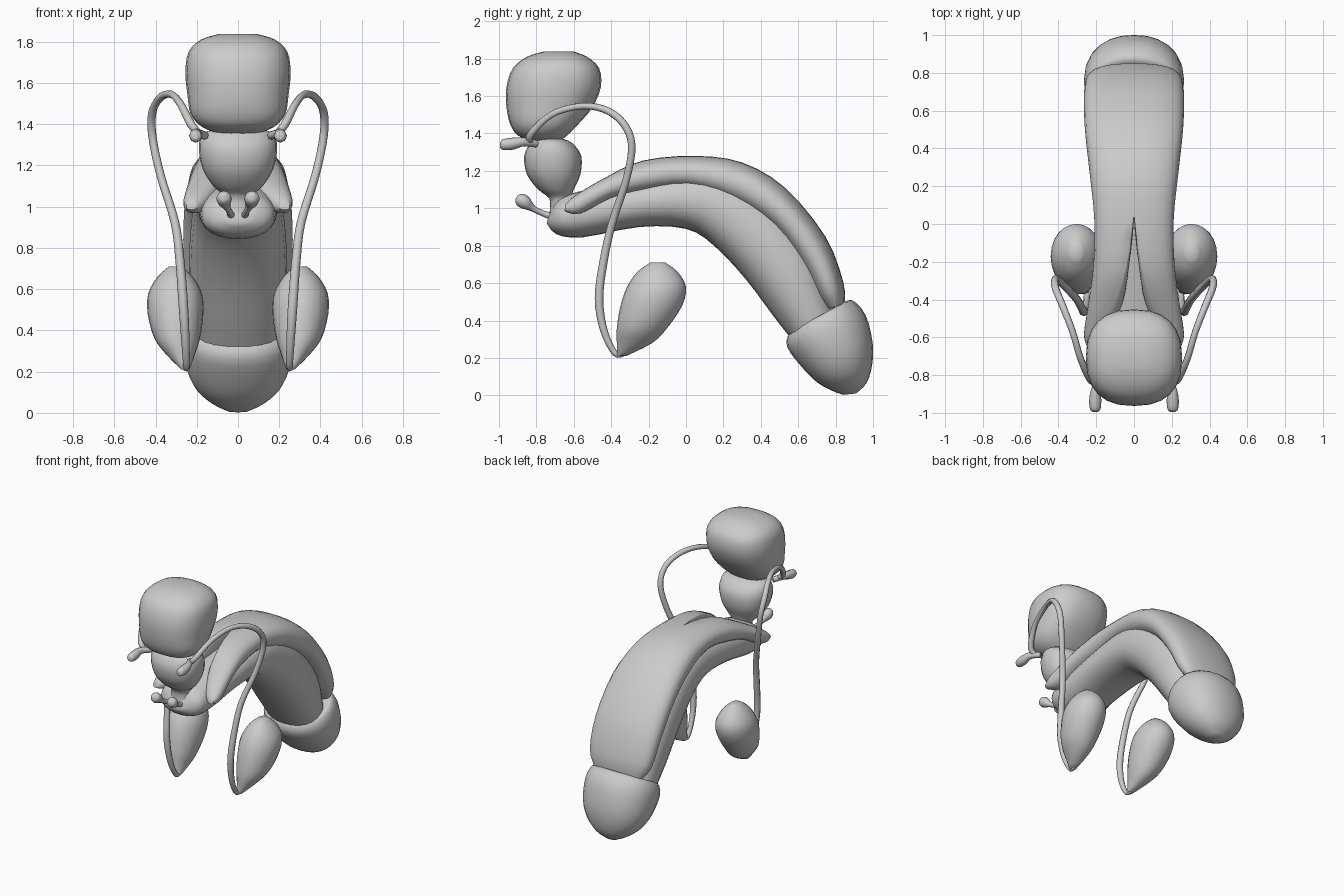
import bpy, bmesh, math


def smooth_rows(rows, n):
    """Catmull-Rom interpolation of rows of numbers."""
    out = []
    for i in range(len(rows) - 1):
        a, b = rows[max(i - 1, 0)], rows[i]
        c, d = rows[i + 1], rows[min(i + 2, len(rows) - 1)]
        for k in range(n):
            t = k / n
            out.append([0.5 * (2 * q + (r - p) * t + (2 * p - 5 * q + 4 * r - s) * t * t
                               + (3 * q - p - 3 * r + s) * t ** 3)
                        for p, q, r, s in zip(a, b, c, d)])
    out.append(list(rows[-1]))
    return out


def spow(v, e):
    return math.copysign(abs(v) ** e, v)


def loft(name, rows, mirror=False, e=1.0, n=3, sides=24):
    """Rows: low y, z, high y, z, inner x, outer x, flatness of inner side."""
    bm = bmesh.new()
    rings = []
    for y0, z0, y1, z1, xa, xb, flat in smooth_rows(rows, n):
        flat = min(max(flat, 0), 1)
        ring = []
        for k in range(sides):
            t = 2 * math.pi * k / sides
            c, s = spow(math.cos(t), e), spow(math.sin(t), e)
            f = (1 - flat) * (1 + c) / 2 + flat * max(c, 0)
            x = xa + (xb - xa) * f
            if mirror:
                x = max(x, 0)
            h = (1 + s) / 2
            ring.append(bm.verts.new((x, y0 + (y1 - y0) * h, z0 + (z1 - z0) * h)))
        rings.append(ring)
    for a, b in zip(rings, rings[1:]):
        for k in range(sides):
            j = (k + 1) % sides
            bm.faces.new((a[k], a[j], b[j], b[k]))
    bm.faces.new(rings[0])
    bm.faces.new(rings[-1])
    bmesh.ops.recalc_face_normals(bm, faces=bm.faces)
    if mirror:  # open the hidden wall on the midline
        inner = [f for f in bm.faces if all(v.co.x < 1e-4 for v in f.verts)]
        bmesh.ops.delete(bm, geom=inner, context='FACES')
    me = bpy.data.meshes.new(name)
    bm.to_mesh(me)
    bm.free()
    ob = bpy.data.objects.new(name, me)
    bpy.context.collection.objects.link(ob)
    bpy.ops.object.select_all(action='DESELECT')
    ob.select_set(True)
    bpy.context.view_layer.objects.active = ob
    bpy.ops.object.shade_smooth_by_angle(angle=math.radians(50))
    if mirror:
        ob.modifiers.new("mirror", 'MIRROR').merge_threshold = 0.0005
    return ob


def level(z, y0, y1, xa, xb):
    return (y0, z, y1, z, xa, xb, 0)


def tube(name, pts):
    """Round tube through points (x, y, z, radius), on both sides."""
    for side, s in (("right", 1), ("left", -1)):
        cu = bpy.data.curves.new(name, 'CURVE')
        cu.dimensions = '3D'
        cu.bevel_depth = 1.0
        cu.bevel_resolution = 2
        cu.use_fill_caps = True
        path = smooth_rows(pts, 4)
        sp = cu.splines.new('POLY')
        sp.points.add(len(path) - 1)
        sp.use_smooth = True
        for p, (x, y, z, r) in zip(sp.points, path):
            p.co = (s * x, y, z, 1)
            p.radius = r
        bpy.context.collection.objects.link(bpy.data.objects.new(name + "_" + side, cu))


# Bladder
loft("bladder", [level(z, a, b, -w, w) for z, a, b, w in (
    (1.355, -.82, -.68, .10), (1.39, -.90, -.635, .18), (1.45, -.94, -.575, .23),
    (1.54, -.96, -.50, .245), (1.65, -.96, -.455, .255), (1.75, -.925, -.465, .24),
    (1.81, -.85, -.53, .18), (1.838, -.76, -.60, .09))], e=.82)

# Prostate with its neck down to the bulb
loft("prostate", [level(z, a, b, -w, w) for z, a, b, w in (
    (1.375, -.79, -.67, .12), (1.35, -.83, -.61, .175), (1.28, -.865, -.56, .19),
    (1.18, -.85, -.565, .17), (1.10, -.79, -.60, .12), (1.05, -.73, -.61, .07),
    (.97, -.73, -.60, .08))], e=.9)

# Lower erectile body with bulb
loft("spongy_body", [(*r[:4], -r[4], r[4], 0) for r in (
    (-.745, .92, -.73, .97, .05), (-.69, .86, -.68, 1.05, .16),
    (-.55, .845, -.57, 1.09, .185), (-.25, .90, -.32, 1.14, .20),
    (0, .89, .03, 1.20, .21), (.15, .80, .28, 1.16, .22),
    (.32, .62, .52, 1.0, .235), (.47, .42, .70, .76, .235),
    (.58, .28, .80, .46, .21))], e=.9)

# Upper paired erectile bodies, parting into two roots at the rear
loft("cavernous_bodies", [
    (-.65, .985, -.645, 1.02, .20, .25, 0), (-.57, .97, -.59, 1.07, .14, .265, 0),
    (-.40, 1.05, -.43, 1.165, .06, .24, .4), (-.20, 1.085, -.23, 1.255, .025, .215, .8),
    (0, 1.10, .05, 1.28, 0, .21, 1), (.24, 1.03, .30, 1.245, 0, .235, 1),
    (.47, .88, .53, 1.11, 0, .26, 1), (.62, .68, .745, .85, 0, .265, 1),
    (.70, .53, .84, .61, 0, .25, 1), (.75, .46, .85, .49, 0, .20, 1)],
    mirror=True, e=.85)

# Glans
loft("glans", [(*r[:4], -r[4], r[4], 0) for r in (
    (.61, .36, .83, .48, .19), (.555, .335, .885, .51, .24),
    (.54, .26, .96, .43, .265), (.62, .15, .998, .28, .25),
    (.70, .07, .995, .16, .20), (.78, .025, .965, .065, .12),
    (.84, .003, .91, .01, .045))], e=.92)

# Testes
loft("testis", [level(*r) for r in (
    (.21, -.37, -.32, .235, .275), (.28, -.37, -.18, .21, .345),
    (.36, -.37, -.10, .185, .405), (.48, -.35, -.02, .168, .438),
    (.58, -.315, 0, .175, .435), (.66, -.26, -.045, .22, .39),
    (.71, -.19, -.11, .275, .335))], mirror=True)

# Ducts from testes to prostate
tube("duct", [
    (.255, -.33, .225, .015), (.25, -.38, .225, .016), (.255, -.44, .35, .02),
    (.265, -.465, .52, .023), (.28, -.44, .72, .022), (.305, -.395, .92, .021),
    (.375, -.32, 1.15, .02), (.415, -.29, 1.34, .02), (.415, -.34, 1.46, .02),
    (.375, -.44, 1.53, .019), (.325, -.57, 1.545, .018), (.28, -.72, 1.50, .018),
    (.225, -.83, 1.395, .02), (.18, -.83, 1.35, .015)])

# Seminal vesicles
tube("seminal_vesicle", [
    (.205, -.995, 1.34, .012), (.205, -.98, 1.34, .028), (.205, -.93, 1.345, .032),
    (.20, -.87, 1.355, .024), (.16, -.80, 1.345, .02)])

# Small glands behind the bulb
tube("small_gland", [
    (.068, -.905, 1.06, .012), (.068, -.89, 1.05, .033), (.066, -.86, 1.03, .036),
    (.055, -.82, 1.0, .018), (.04, -.77, .975, .016), (.03, -.70, .95, .02)])
